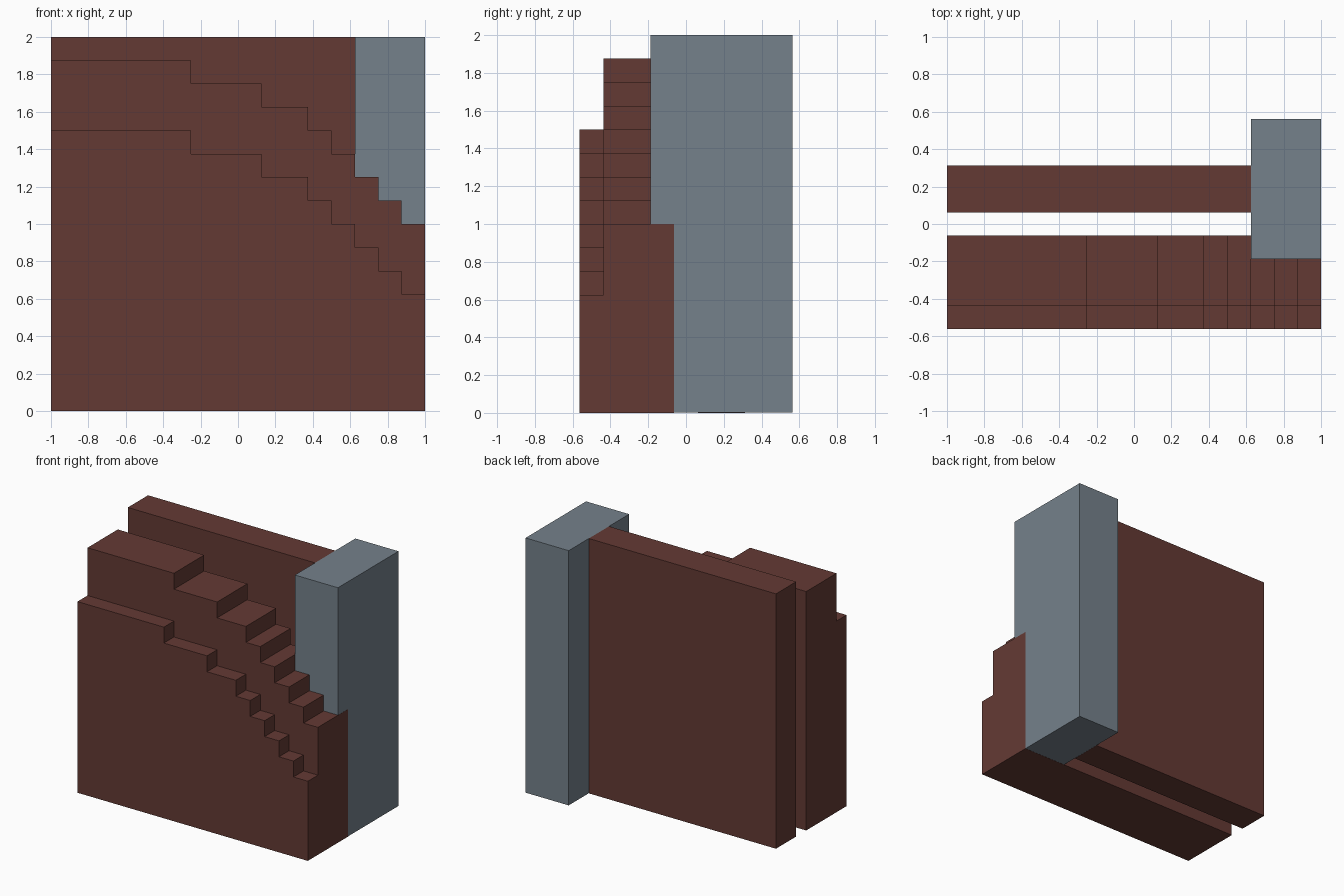
import bpy
import bmesh

cube = bpy.data.objects.get("Cube")
if cube:
    bpy.data.objects.remove(cube, do_unlink=True)


def make_material(name, rgb):
    mat = bpy.data.materials.new(name)
    mat.use_nodes = True
    mat.diffuse_color = (*rgb, 1)
    bsdf = next(n for n in mat.node_tree.nodes if n.type == "BSDF_PRINCIPLED")
    bsdf.inputs["Base Color"].default_value = (*rgb, 1)
    return mat


def prism(name, profile, y0, y1, mat):
    """Extrude a closed x-z profile from y0 to y1."""
    bm = bmesh.new()
    face = bm.faces.new([bm.verts.new((x, y0, z)) for x, z in profile])
    out = bmesh.ops.extrude_face_region(bm, geom=[face])["geom"]
    moved = [v for v in out if isinstance(v, bmesh.types.BMVert)]
    bmesh.ops.translate(bm, verts=moved, vec=(0, y1 - y0, 0))
    bmesh.ops.recalc_face_normals(bm, faces=bm.faces)
    mesh = bpy.data.meshes.new(name)
    bm.to_mesh(mesh)
    bm.free()
    mesh.materials.append(mat)
    obj = bpy.data.objects.new(name, mesh)
    bpy.context.collection.objects.link(obj)
    return obj


def block(x0, x1, z0, z1):
    return [(x0, z0), (x1, z0), (x1, z1), (x0, z1)]


def stairs(top):
    """Outline with a flat base and steps falling towards +x."""
    xs = [-1, -0.25, 0.125, 0.375, 0.5, 0.625, 0.75, 0.875, 1]
    points = [(-1, 0)]
    for i in range(len(xs) - 1):
        z = top - i * 0.125
        points += [(xs[i], z), (xs[i + 1], z)]
    return points + [(1, 0)]


brick = make_material("brick brown", (0.127, 0.042, 0.034))
slate = make_material("slate grey", (0.178, 0.220, 0.258))

# Stepped front wall with a lower ledge running along it
prism("stepped_ledge", stairs(1.5), -0.5625, -0.4375, brick)
prism("stepped_wall", stairs(1.875), -0.4375, -0.0625, brick)

# Plain back wall, stopping at the post
prism("back_wall", block(-1, 0.625, 0, 2), 0.0625, 0.3125, brick)

# End post, a hair inside the stepped wall's end and base where they overlap
prism("end_post", block(0.625, 0.999, 0.001, 2), -0.1875, 0.5625, slate)
